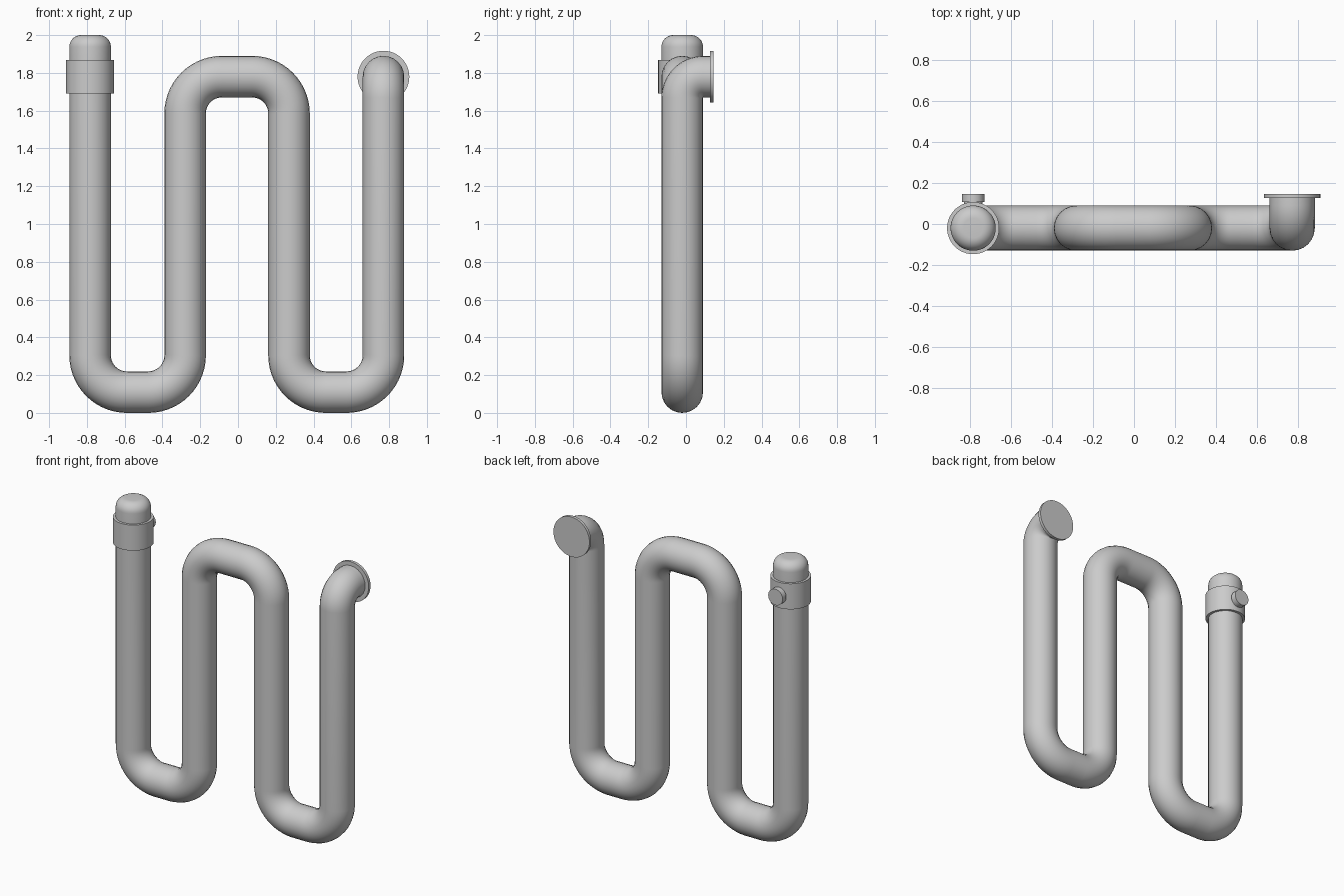
import bpy, bmesh
from math import pi, sin, cos, tan
from mathutils import Vector, Matrix

if "Cube" in bpy.data.objects:
    bpy.data.objects.remove(bpy.data.objects["Cube"])

R = 0.11        # pipe radius
CY = -0.02      # pipe centre plane
XS = (-0.783, -0.28, 0.27, 0.77)
LOW, HIGH = 0.11, 1.78


def finish(obj):
    bpy.ops.object.select_all(action='DESELECT')
    obj.select_set(True)
    bpy.context.view_layer.objects.active = obj
    if obj.type == 'CURVE':
        bpy.ops.object.convert(target='MESH')
    bpy.ops.object.shade_smooth_by_angle(angle=0.6)


def rounded_path(corners, steps=14):
    """Corners are (point, bend radius); each 90 degree corner becomes an arc."""
    pts = [Vector(corners[0][0])]
    for i in range(1, len(corners) - 1):
        p, r = Vector(corners[i][0]), corners[i][1]
        a = (Vector(corners[i - 1][0]) - p).normalized()
        b = (Vector(corners[i + 1][0]) - p).normalized()
        centre = p + (a + b) * r
        for k in range(steps + 1):
            t = k / steps * pi / 2
            pts.append(centre - b * r * cos(t) - a * r * sin(t))
    pts.append(Vector(corners[-1][0]))
    return pts


def tube(name, pts, radius):
    cu = bpy.data.curves.new(name, 'CURVE')
    cu.dimensions = '3D'
    cu.bevel_depth = radius
    cu.bevel_resolution = 10
    cu.use_fill_caps = True
    sp = cu.splines.new('POLY')
    sp.points.add(len(pts) - 1)
    for q, p in zip(sp.points, pts):
        q.co = (*p, 1)
    obj = bpy.data.objects.new(name, cu)
    bpy.context.collection.objects.link(obj)
    finish(obj)


def lathe(name, profile, loc, rot=Matrix.Identity(4), n=48):
    """Spin an (r, z) profile about z, then rotate and place it."""
    bm = bmesh.new()
    vs = [bm.verts.new((r, 0, z)) for r, z in profile]
    es = [bm.edges.new(e) for e in zip(vs, vs[1:])]
    bmesh.ops.spin(bm, geom=vs + es, axis=(0, 0, 1), cent=(0, 0, 0),
                   angle=2 * pi, steps=n, use_merge=True)
    bmesh.ops.remove_doubles(bm, verts=bm.verts, dist=1e-5)
    bmesh.ops.recalc_face_normals(bm, faces=bm.faces)
    bm.transform(Matrix.Translation(loc) @ rot)
    me = bpy.data.meshes.new(name)
    bm.to_mesh(me)
    bm.free()
    obj = bpy.data.objects.new(name, me)
    bpy.context.collection.objects.link(obj)
    finish(obj)


# Serpentine pipe ending in a tight elbow towards the back
B = 0.195
a, b, c, d = XS
tube("serpentine_pipe", rounded_path([
    ((a, CY, 1.85), 0),
    ((a, CY, LOW), B), ((b, CY, LOW), B),
    ((b, CY, HIGH), B), ((c, CY, HIGH), B),
    ((c, CY, LOW), B), ((d, CY, LOW), B),
    ((d, CY, HIGH), 0.113), ((d, 0.13, HIGH), 0)]), R)

# Rounded end cap on the left pipe
F = 0.062
arc = [(R - F + F * cos(k / 8 * pi / 2), 2 - F + F * sin(k / 8 * pi / 2)) for k in range(9)]
lathe("end_cap", [(0, 1.83), (R, 1.83)] + arc + [(0, 2.0)], (a, CY, 0))

# Collar ring around the left pipe
lathe("collar", [(0.1, 1.692), (0.127, 1.692), (0.127, 1.868), (0.1, 1.868), (0.1, 1.692)],
      (a, CY, 0))

# Wall mounts facing the back: stud on the collar, flange on the elbow
back = Matrix.Rotation(-pi / 2, 4, 'X')
lathe("collar_stud", [(0, 0.05), (0.045, 0.05), (0.045, 0.107), (0.055, 0.107),
                      (0.055, 0.146), (0, 0.146)], (a, 0, HIGH), back, 32)
lathe("wall_flange", [(0, 0.126), (0.137, 0.126), (0.137, 0.146), (0, 0.146)],
      (d, 0, HIGH), back)
